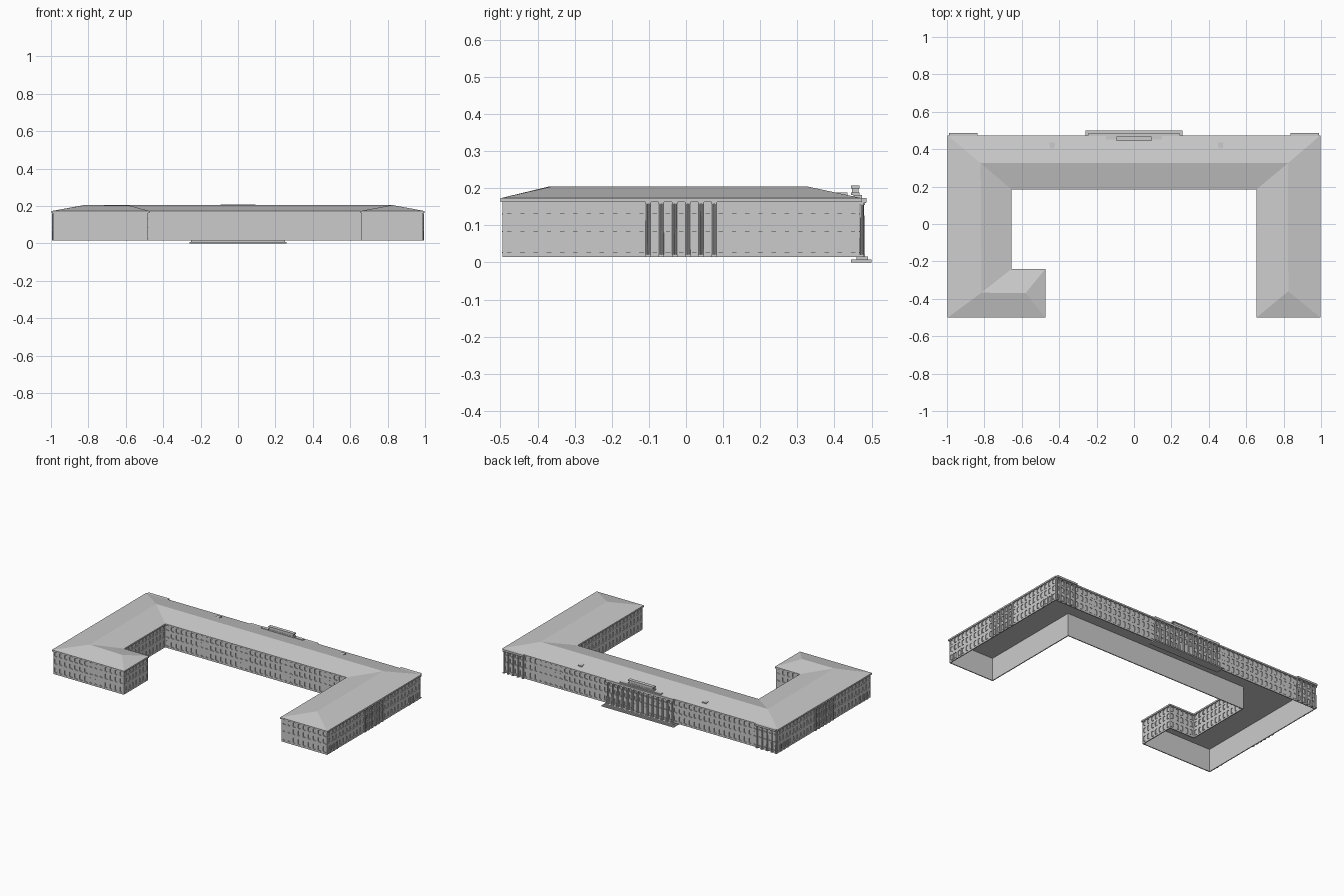
import bpy, bmesh, math
from mathutils import Vector, Matrix

if "Cube" in bpy.data.objects:
    bpy.data.objects.remove(bpy.data.objects["Cube"])

PITCH = 0.0357
Z0, Z1 = 0.015, 0.164          # wall foot and head
WALL = [(-.99, -.494), (-.48, -.494), (-.48, -.246), (-.661, -.246), (-.661, .191),
        (.661, .191), (.661, -.494), (.99, -.494), (.99, .468), (-.99, .468)]


def finish(name, bm):
    me = bpy.data.meshes.new(name)
    bm.to_mesh(me)
    bm.free()
    ob = bpy.data.objects.new(name, me)
    bpy.context.collection.objects.link(ob)
    return ob


def offset(path, d):
    """Move every side of a right-angled outline outwards by d."""
    out = []
    for i, p in enumerate(path):
        a, b, c = Vector(path[i - 1]), Vector(p), Vector(path[(i + 1) % len(path)])
        u, v = (b - a).normalized(), (c - b).normalized()
        n = Vector((u.y, -u.x)) + Vector((v.y, -v.x))
        out.append(tuple(b + n * d))
    return out


def box(bm, x0, x1, y0, y1, z0, z1):
    m = Matrix.Translation(((x0 + x1) / 2, (y0 + y1) / 2, (z0 + z1) / 2))
    m = m @ Matrix.Diagonal((x1 - x0, y1 - y0, z1 - z0, 1))
    bmesh.ops.create_cube(bm, size=1, matrix=m)


def column(bm, x, y, z0, z1, r):
    """Round shaft with a square base and capital."""
    bmesh.ops.create_cone(bm, cap_ends=True, segments=10, radius1=r, radius2=r * .85,
                          depth=z1 - z0, matrix=Matrix.Translation((x, y, (z0 + z1) / 2)))
    k = r * 1.25
    box(bm, x - k, x + k, y - k, y + k, z0, z0 + .006)
    box(bm, x - k, x + k, y - k, y + k, z1 - .007, z1)


def window_cell(bm, at, w, z0, z1, s0, s1):
    """One wall bay with a recessed, chamfered window."""
    hw, c, depth = .0095, .004, .004
    rect = [(-w / 2, z0), (w / 2, z0), (w / 2, z1), (-w / 2, z1)]
    hole = [(-hw, s0 + c), (-hw + c, s0), (hw - c, s0), (hw, s0 + c),
            (hw, s1 - c), (hw - c, s1), (-hw + c, s1), (-hw, s1 - c)]
    R = [bm.verts.new(at(u, z, 0)) for u, z in rect]
    H = [bm.verts.new(at(u, z, 0)) for u, z in hole]
    B = [bm.verts.new(at(u, z, depth)) for u, z in hole]
    for i in range(4):
        j = (i + 1) % 4
        bm.faces.new((R[i], H[2 * i + 1], H[2 * i]))
        bm.faces.new((R[i], R[j], H[2 * j], H[2 * i + 1]))
    for i in range(8):
        j = (i + 1) % 8
        bm.faces.new((H[i], H[j], B[j], B[i]))
    bm.faces.new(B)
    # window sill
    S = [bm.verts.new(at(u, z, d)) for u, z, d in
         [(-hw, s0, -.0015), (hw, s0, -.0015), (hw, s0 - .003, -.0015), (-hw, s0 - .003, -.0015),
          (-hw, s0, .001), (hw, s0, .001), (hw, s0 - .003, .001), (-hw, s0 - .003, .001)]]
    for f in [(3, 2, 1, 0), (0, 1, 5, 4), (2, 3, 7, 6), (1, 2, 6, 5), (3, 0, 4, 7)]:
        bm.faces.new([S[i] for i in f])


# windowed outer walls, three storeys
bm = bmesh.new()
rows = [(Z0, .074, .028, .062), (.074, .125, .085, .116), (.125, Z1, .132, .160)]
for i, p in enumerate(WALL):
    a, b = Vector(p), Vector(WALL[(i + 1) % len(WALL)])
    L = (b - a).length
    n = round(L / PITCH)
    t = (b - a).normalized()
    inward = Vector((-t.y, t.x))
    for k in range(n):
        mid = a + t * (L * (k + .5) / n)
        at = lambda u, z, d: (*(mid + t * u + inward * d), z)
        for r in rows:
            window_cell(bm, at, L / n, *r)
bmesh.ops.remove_doubles(bm, verts=bm.verts, dist=1e-5)
finish("windowed_walls", bm)

# plain inner lining and wall foot (the building is open below)
bm = bmesh.new()
IN = offset(WALL, -.006)
for i in range(len(WALL)):
    j = (i + 1) % len(WALL)
    o0, o1, n0, n1 = WALL[i], WALL[j], IN[i], IN[j]
    bm.faces.new([bm.verts.new(v) for v in
                  [(*n1, Z0), (*n0, Z0), (*n0, Z1), (*n1, Z1)]])
    bm.faces.new([bm.verts.new(v) for v in
                  [(*o1, Z0), (*o0, Z0), (*n0, Z0), (*n1, Z0)]])
finish("wall_lining", bm)

# hipped roof with fascia and ceiling
bm = bmesh.new()
EAVE = offset(WALL, .006)
lo = [bm.verts.new((x, y, .163)) for x, y in EAVE]
e = [bm.verts.new((x, y, .173)) for x, y in EAVE]
A, B, C, D, F = [bm.verts.new((x, y, z)) for x, y, z in
                 [(-.58, -.37, .202), (-.815, -.367, .205), (-.82, .325, .205),
                  (.823, .325, .205), (.825, -.36, .205)]]
for f in [(e[0], e[1], A, B), (e[1], e[2], A), (e[2], e[3], B, A), (e[3], e[4], C, B),
          (e[4], e[5], D, C), (e[5], e[6], F, D), (e[6], e[7], F), (e[7], e[8], D, F),
          (e[8], e[9], C, D), (e[9], e[0], B, C)]:
    bm.faces.new(f)
for i in range(10):
    j = (i + 1) % 10
    bm.faces.new((lo[i], lo[j], e[j], e[i]))
bm.faces.new(lo[::-1])
finish("hipped_roof", bm)

# columns and short pilasters on the two long sides
bm = bmesh.new()
side = .962 / 27
for s in (-1, 1):
    for k in range(11, 17):
        y = -.494 + side * k
        for dy in (-.0035, .0035):
            column(bm, s * .991, y + dy, Z0, Z1, .0032)
    for k in (1, 2, 3, 24, 25, 26):
        y = -.494 + side * k
        box(bm, min(s * .987, s * .993), max(s * .987, s * .993), y - .004, y + .004, Z0, .066)
finish("side_columns", bm)

# corner pavilions on the rear face
bm = bmesh.new()
back = 1.98 / 55
for s in (-1, 1):
    xs = [s * (.99 - back * k) for k in range(5)]
    for x in xs:
        x = max(-.983, min(.983, x))
        column(bm, x, .474, Z0, .162, .005)
    box(bm, min(s * .838, s * .988), max(s * .838, s * .988), .44, .487, .162, .174)
finish("corner_pavilions", bm)

# central portico: steps, columns, entablature and stepped attic
bm = bmesh.new()
box(bm, -.26, .26, .445, .5, 0, .008)
box(bm, -.25, .25, .46, .49, .008, .016)
finish("portico_steps", bm)

bm = bmesh.new()
for s in (-1, 1):
    for k in range(7):
        column(bm, s * back * (k + .5), .475, Z0, .162, .006)
finish("portico_columns", bm)

bm = bmesh.new()
box(bm, -.245, .245, .45, .484, .16, .174)
box(bm, -.15, .15, .452, .474, .174, .181)
box(bm, -.093, .093, .445, .467, .181, .189)
box(bm, -.085, .085, .447, .465, .189, .199)
box(bm, -.093, .093, .445, .468, .199, .207)
finish("portico_entablature", bm)

bm = bmesh.new()
for k in (-1, 0, 1):
    x = k * back
    box(bm, x - .011, x + .011, .462, .4695, .016, .064)
finish("entrance_doors", bm)

# two small roof dormers
bm = bmesh.new()
for x in (-.437, .463):
    q = [bm.verts.new(v) for v in
         [(x - .015, .435, .176), (x + .015, .435, .176), (x + .015, .435, .188),
          (x - .015, .435, .188), (x - .009, .385, .188), (x + .009, .385, .188)]]
    for f in [(1, 0, 3, 2), (3, 4, 5, 2), (0, 4, 3), (1, 2, 5), (0, 1, 5, 4)]:
        bm.faces.new([q[i] for i in f])
bmesh.ops.recalc_face_normals(bm, faces=bm.faces)
finish("roof_dormers", bm)
